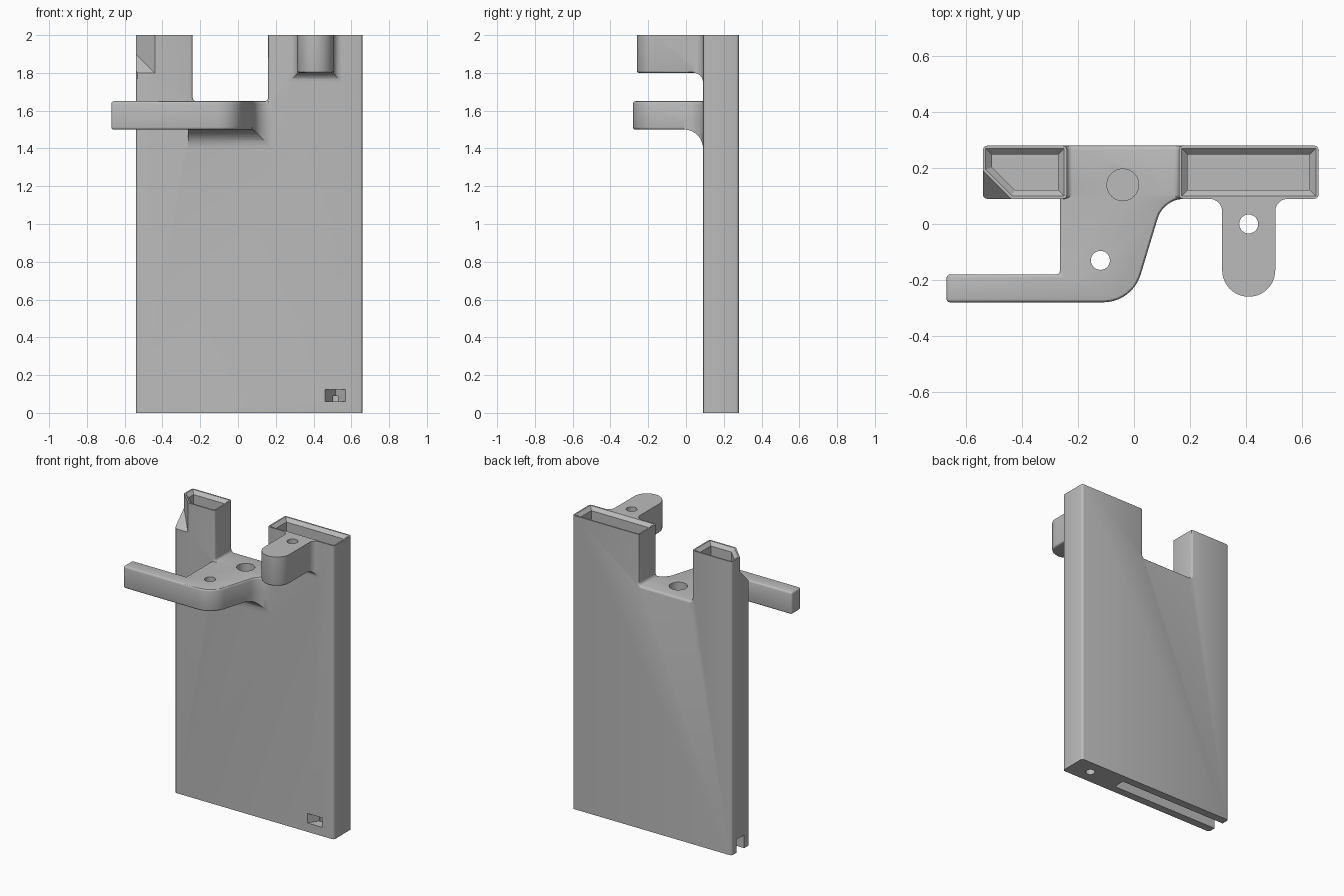
import bpy, bmesh, math
from mathutils import Vector

cube = bpy.data.objects.get("Cube")
if cube:
    bpy.data.objects.remove(cube, do_unlink=True)

grey = bpy.data.materials.new("plain_grey")
grey.use_nodes = True
COLOUR = (0.5, 0.5, 0.5, 1)
grey.diffuse_color = COLOUR
grey.node_tree.nodes["Principled BSDF"].inputs["Base Color"].default_value = COLOUR


def arc(cx, cy, r, a0, a1, n=10):
    angles = [math.radians(a0 + (a1 - a0) * i / n) for i in range(n + 1)]
    return [(cx + r * math.cos(a), cy + r * math.sin(a)) for a in angles]


def loft(name, rings, pick=None, bevel=0.0):
    """Closed solid through matching rings; edges chosen by pick are rounded."""
    bm = bmesh.new()
    loops = [[bm.verts.new(p) for p in ring] for ring in rings]
    count = len(loops[0])
    for a, b in zip(loops, loops[1:]):
        for i in range(count):
            j = (i + 1) % count
            bm.faces.new((a[i], a[j], b[j], b[i]))
    bm.faces.new(loops[0][::-1])
    bm.faces.new(loops[-1])
    bmesh.ops.recalc_face_normals(bm, faces=bm.faces)
    if pick:
        edges = [e for e in bm.edges if e.calc_face_angle(0) > 0.5 and pick(*[v.co for v in e.verts])]
        bmesh.ops.bevel(bm, geom=edges, offset=bevel, segments=3, profile=0.5, affect='EDGES')
    mesh = bpy.data.meshes.new(name)
    bm.to_mesh(mesh)
    bm.free()
    mesh.materials.append(grey)
    obj = bpy.data.objects.new(name, mesh)
    bpy.context.collection.objects.link(obj)
    return obj


def plan(name, pts, z0, z1, **kw):
    return loft(name, [[(x, y, z) for x, y in pts] for z in (z0, z1)], **kw)


def side(name, pts, x0, x1):
    return loft(name, [[(x, y, z) for y, z in pts] for x in (x0, x1)])


def combine(target, other, operation):
    mod = target.modifiers.new(operation.lower(), 'BOOLEAN')
    mod.operation, mod.solver, mod.object = operation, 'EXACT', other
    bpy.context.view_layer.objects.active = target
    bpy.ops.object.modifier_apply(modifier=mod.name)
    bpy.data.objects.remove(other, do_unlink=True)


def inset(pts, d):
    """Shrink a convex counter-clockwise outline."""
    out = []
    for i, p in enumerate(pts):
        p, a, b = Vector(p), Vector(pts[i - 1]), Vector(pts[(i + 1) % len(pts)])
        e, f = (p - a).normalized(), (b - p).normalized()
        n, m = Vector((-e.y, e.x)), Vector((-f.y, f.x))
        out.append(p + (n + m) * d / (1 + n.dot(m)))
    return out


FRONT, BACK = 0.09, 0.28
LEFT, RIGHT = -0.54, 0.66
STEP = 1.65

# Case: tall slab with two hollow towers
profile = ([(LEFT, 0), (RIGHT, 0), (RIGHT, 2), (0.16, 2)]
           + arc(0.14, STEP + 0.02, 0.02, 0, -90, 4)
           + arc(-0.22, STEP + 0.02, 0.02, 270, 180, 4)
           + [(-0.24, 2), (LEFT, 2)])


def case_edges(a, b):
    upright = abs(a.z - b.z) > 0.1
    notch = max(a.z, b.z) < 1.99 and min(a.z, b.z) > 1
    return abs(a.y - b.y) < 0.001 and (upright or notch)


case = loft("case", [[(x, y, z) for x, z in profile] for y in (FRONT, BACK)],
            pick=case_edges, bevel=0.015)

# Shelves standing out from the front, each with a curved underside
arm_plan = ([(0.18, 0.15), (-0.265, 0.15), (-0.265, -0.18), (-0.67, -0.18), (-0.67, -0.28)]
            + arc(-0.11, -0.14, 0.14, -90, -16) + arc(0.18, -0.01, 0.1, 164, 90))
lug_plan = ([(0.55, 0.15), (0.27, 0.15)] + arc(0.27, 0.045, 0.045, 90, 0, 8)
            + arc(0.41, -0.165, 0.095, 180, 360, 20) + arc(0.55, 0.045, 0.045, 180, 90, 8))


def shelf(name, pts, z0, z1, r, pick):
    gusset = plan(name + "_gusset", pts, z0 - r, z0 + 0.05)
    y = FRONT - r
    curve = ([(-0.5, z0 - 0.3), (FRONT, z0 - 0.3)] + arc(y, z0 - r, r, 0, 90)
             + [(y, z0 + 0.1), (-0.5, z0 + 0.1)])
    combine(gusset, side("gusset_cutter", curve, -1, 1), 'DIFFERENCE')
    combine(case, plan(name, pts, z0, z1, pick=pick, bevel=0.012), 'UNION')
    combine(case, gusset, 'UNION')


shelf("side_arm", arm_plan, 1.5, STEP, 0.1, lambda a, b: min(a.y, b.y) < 0.089)
shelf("upper_lug", lug_plan, 1.8, 2, 0.05,
      lambda a, b: min(a.y, b.y) < 0.089 and max(a.z, b.z) < 1.9)

# Clipped corner of the narrow tower
clip = plan("corner_cutter", [(-0.64, -0.01), (-0.44 + 0.1, -0.01), (-0.64, 0.29)], 1.7, 2.1)
combine(clip, plan("corner_limit", [(-0.6, 0.05), (-0.4, 0.05), (-0.6, 0.25)], 1.6, 2.2), 'INTERSECT')
combine(clip, side("corner_slope", [(0, 1.71), (0.3, 2.01), (0.3, 2.3), (0, 2.3)], -1, 0), 'INTERSECT')
combine(case, clip, 'DIFFERENCE')

# Tower pockets with a sloped lip
towers = {
    "wide_pocket": [(0.16, FRONT), (RIGHT, FRONT), (RIGHT, BACK), (0.16, BACK)],
    "narrow_pocket": [(-0.44, FRONT), (-0.24, FRONT), (-0.24, BACK), (LEFT, BACK), (LEFT, 0.19)],
}
for name, outline in towers.items():
    rings = [[(p.x, p.y, z) for p in inset(outline, d)]
             for d, z in ((0.032, 1.85), (0.032, 1.978), (0.009, 2.001))]
    combine(case, loft(name, rings), 'DIFFERENCE')

# Round holes: arm, case top, lug and underside
for x, y, r, z0, z1 in ((-0.12, -0.13, 0.034, 1.3, 1.8), (-0.04, 0.14, 0.057, 1.53, 1.8),
                        (0.41, 0, 0.034, 1.6, 2.1), (0.515, 0.185, 0.03, -0.1, 0.09)):
    combine(case, plan("hole_cutter", arc(x, y, r, 0, 345, 23), z0, z1), 'DIFFERENCE')

# Strap window on the front and open slot under the case
window = [(0.46, 0.08), (0.57, 0.08), (0.57, FRONT), (0.515, 0.18), (0.46, FRONT)]
combine(case, plan("window_cutter", window, 0.06, 0.125), 'DIFFERENCE')
slot = [(-0.7, 0.145), (0.28, 0.145), (0.28, 0.225), (-0.7, 0.225)]
combine(case, plan("slot_cutter", slot, -0.1, 0.09), 'DIFFERENCE')

bpy.ops.object.select_all(action='DESELECT')
case.select_set(True)
bpy.context.view_layer.objects.active = case
bpy.ops.object.shade_smooth_by_angle(angle=math.radians(30))
